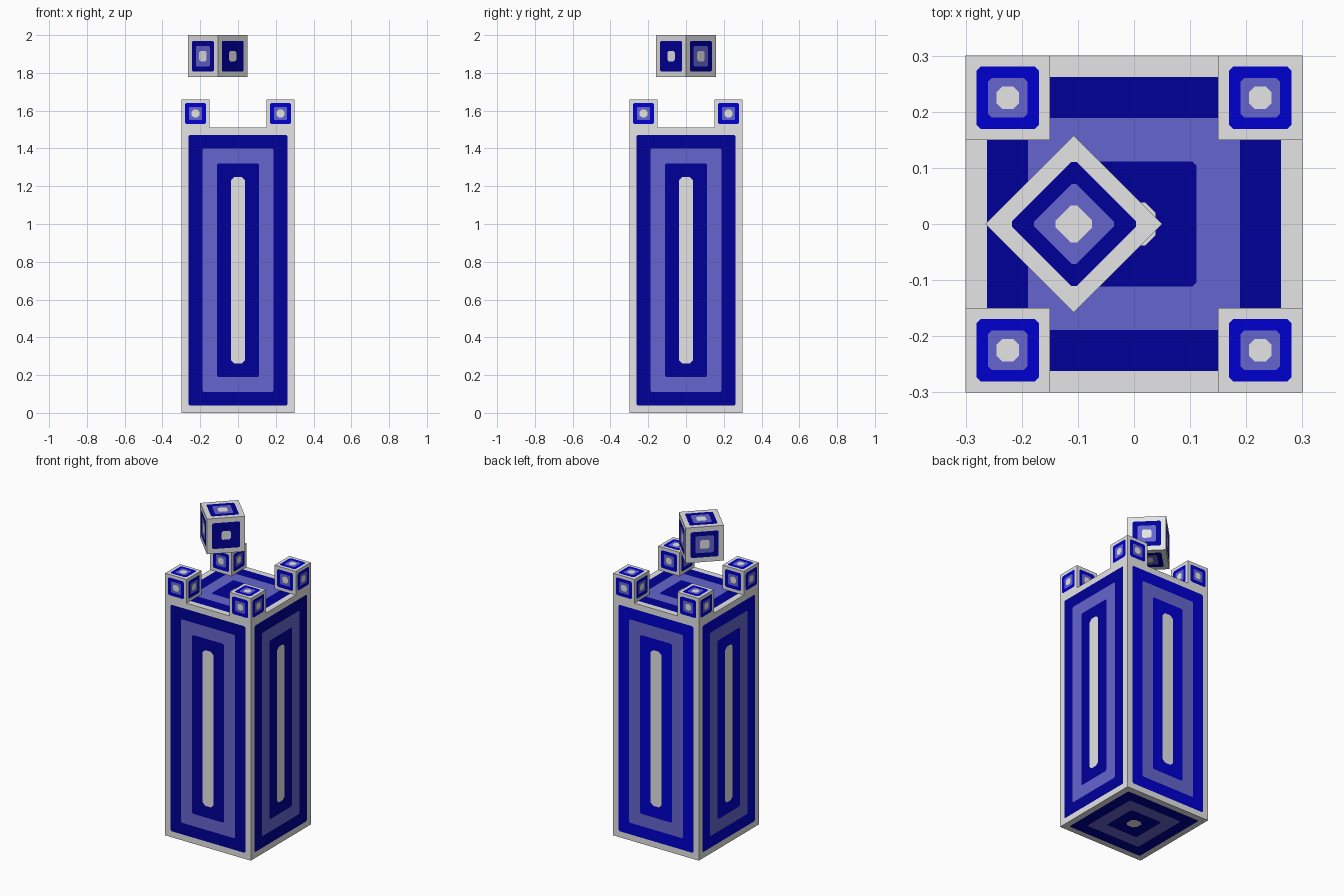
import bpy, bmesh, math
from mathutils import Matrix, Vector

if "Cube" in bpy.data.objects:
    bpy.data.objects.remove(bpy.data.objects["Cube"])


def material(name, rgb):
    m = bpy.data.materials.new(name)
    m.diffuse_color = (*rgb, 1)
    m.use_nodes = True
    m.node_tree.nodes["Principled BSDF"].inputs["Base Color"].default_value = m.diffuse_color
    return m


STONE = material("pale_grey", (0.78, 0.78, 0.78))
NAVY = material("navy_blue", (0.0, 0.0, 0.32))
BRIGHT = material("bright_blue", (0.0, 0.0, 0.62))
LILAC = material("soft_lilac_blue", (0.13, 0.13, 0.62))
MATS = [STONE, NAVY, BRIGHT, LILAC]


def ringed_box(name, size, centre, insets, chamfers, rule, turn=0, open_bottom=False):
    """Box whose every face is cut into flat concentric coloured rings with
    clipped corners. rule(normal) gives the ring materials from outside in."""
    bm = bmesh.new()
    half = Vector(size) / 2
    spin = Matrix.Rotation(turn, 3, 'Z')
    for axis in range(3):
        for sign in (-1, 1):
            if open_bottom and axis == 2 and sign < 0:
                continue
            n, u, v = Vector(), Vector(), Vector()
            n[axis] = sign
            u[(axis + 1) % 3] = 1
            v[(axis + 2) % 3] = sign
            w, h = half[(axis + 1) % 3], half[(axis + 2) % 3]
            rings = rule(spin @ n)

            def loop(inset, c):
                a, b = w - inset, h - inset
                pts = ((a, c - b), (a, b - c), (a - c, b), (c - a, b),
                       (-a, b - c), (-a, c - b), (c - a, -b), (a - c, -b))
                return [bm.verts.new(Vector(centre) + spin @ (
                    n * half[axis] + u * x + v * y)) for x, y in pts]

            outer = loop(0, 0)
            for inset, c, mat in zip(insets, chamfers, rings):
                inner = loop(inset, c)
                for i in range(8):
                    j = (i + 1) % 8
                    f = bm.faces.new((outer[i], outer[j], inner[j], inner[i]))
                    f.material_index = MATS.index(mat)
                outer = inner
            bm.faces.new(outer).material_index = MATS.index(rings[-1])
    bmesh.ops.remove_doubles(bm, verts=bm.verts, dist=1e-5)
    mesh = bpy.data.meshes.new(name)
    bm.to_mesh(mesh)
    bm.free()
    for m in MATS:
        mesh.materials.append(m)
    ob = bpy.data.objects.new(name, mesh)
    bpy.context.collection.objects.link(ob)
    return ob


def body_rule(n):
    # the back and left sides are painted in the brighter blue
    blue = BRIGHT if n.y > 0.9 or n.x < -0.9 else NAVY
    return [STONE, blue, LILAC, blue, STONE]


def post_rule(n):
    return [STONE, BRIGHT, LILAC, STONE]


def cube_rule(n):
    # the front right face has no lilac ring
    plain = n.x > 0.5 and n.y < -0.5
    return [STONE, NAVY, NAVY if plain else LILAC, STONE]


# Tall pillar
ringed_box("pillar_body", (0.6, 0.6, 1.51), (0, 0, 0.755),
           (0.038, 0.111, 0.189, 0.262), (0.007, 0.007, 0.007, 0.018), body_rule)

# Four corner posts on the pillar top
for sx, side in ((-1, "left"), (1, "right")):
    for sy, end in ((-1, "front"), (1, "back")):
        ringed_box(f"corner_post_{end}_{side}", (0.15, 0.15, 0.15),
                   (sx * 0.225, sy * 0.225, 1.585),
                   (0.019, 0.04, 0.055), (0.008, 0.006, 0.01),
                   post_rule, open_bottom=True)

# Floating cube, turned on its corner
ringed_box("floating_cube", (0.223, 0.223, 0.223), (-0.107, 0, 1.8885),
           (0.03, 0.058, 0.084), (0.007, 0.006, 0.009), cube_rule,
           turn=math.radians(45))
